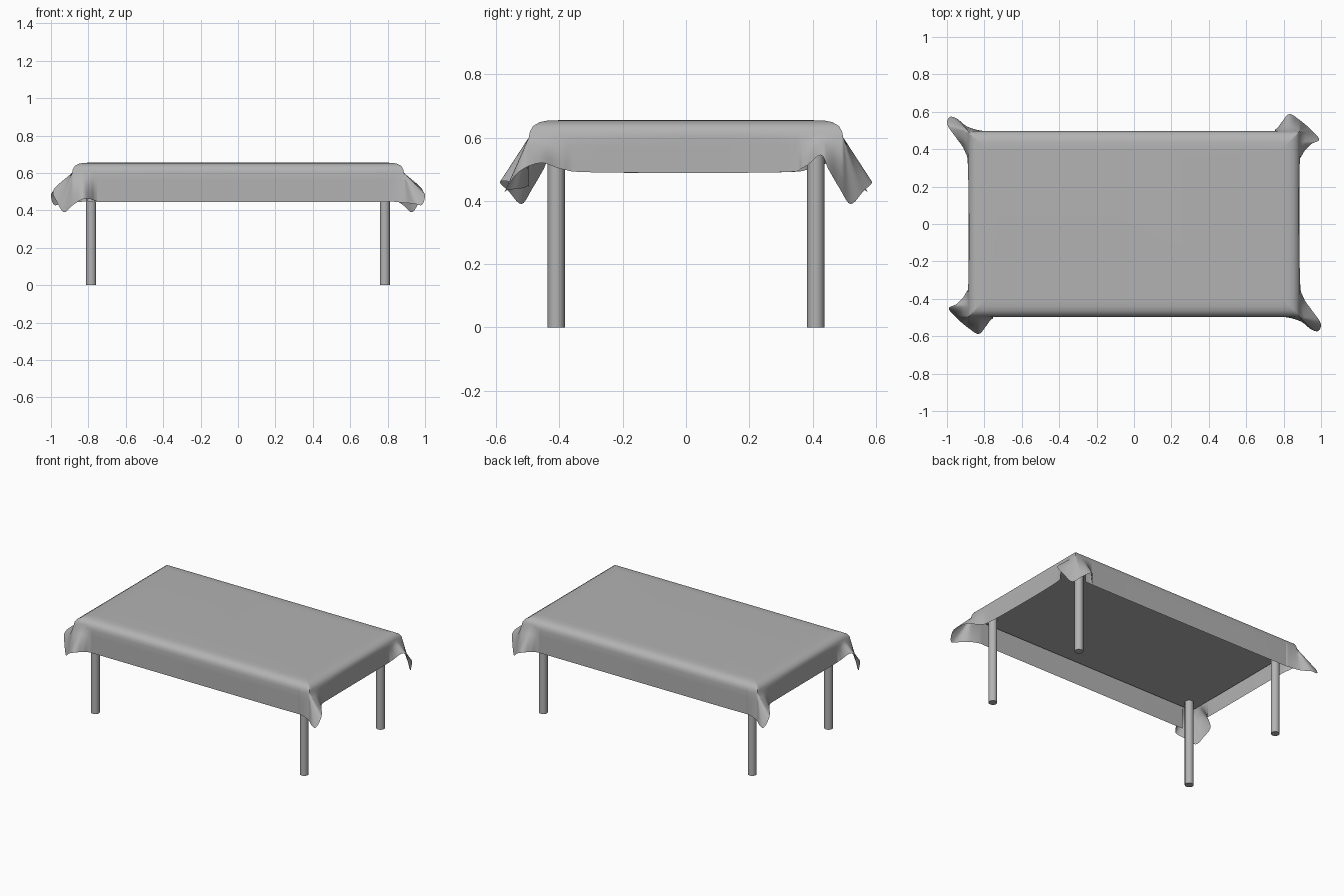
import bpy, bmesh
from mathutils import Vector

cube = bpy.data.objects.get("Cube")
if cube:
    bpy.data.objects.remove(cube, do_unlink=True)

grey = bpy.data.materials.new("plain_grey")
grey.use_nodes = True
colour = (0.45, 0.45, 0.45, 1)
grey.diffuse_color = colour
grey.node_tree.nodes["Principled BSDF"].inputs["Base Color"].default_value = colour

HALF_X, HALF_Y, TOP = 0.887, 0.497, 0.655
SLAB_BOTTOM = 0.585


def finish(bm, name, angle):
    """Turn a bmesh into a grey object with smooth shading."""
    bmesh.ops.recalc_face_normals(bm, faces=bm.faces)
    mesh = bpy.data.meshes.new(name)
    bm.to_mesh(mesh)
    bm.free()
    mesh.materials.append(grey)
    obj = bpy.data.objects.new(name, mesh)
    bpy.context.collection.objects.link(obj)
    bpy.ops.object.select_all(action="DESELECT")
    bpy.context.view_layer.objects.active = obj
    obj.select_set(True)
    bpy.ops.object.shade_smooth_by_angle(angle=angle)
    return obj


def smooth_loop(points, steps):
    """Closed Catmull-Rom curve through the points."""
    out = []
    n = len(points)
    for i in range(n):
        a, b, c, d = (points[(i + k) % n] for k in (-1, 0, 1, 2))
        for s in range(steps):
            t = s / steps
            out.append(0.5 * (2 * b + (c - a) * t + (2 * a - 5 * b + 4 * c - d) * t ** 2
                              + (3 * b - a - 3 * c + d) * t ** 3))
    return out


# Table top
bm = bmesh.new()
bmesh.ops.create_cube(bm, size=1)
bmesh.ops.scale(bm, verts=bm.verts, vec=(1.73, 0.954, 0.63 - SLAB_BOTTOM))
bmesh.ops.translate(bm, verts=bm.verts, vec=(0, 0, (0.63 + SLAB_BOTTOM) / 2))
finish(bm, "table_top", 0.5)

# Legs
for sx, side in ((1, "left"), (-1, "right")):
    for sy, end in ((-1, "front"), (1, "back")):
        bm = bmesh.new()
        height = SLAB_BOTTOM + 0.01
        bmesh.ops.create_cone(bm, cap_ends=True, segments=24, radius1=0.027,
                              radius2=0.027, depth=height)
        bmesh.ops.translate(bm, verts=bm.verts, vec=(sx * 0.785, sy * 0.41, height / 2))
        finish(bm, f"{end}_{side}_leg", 0.7)

# Tablecloth hem: a wide two-lobed corner and a pointed corner, repeated by half turn
lobed = [(0.885, 0.28, 0.49), (0.9, 0.37, 0.505), (0.945, 0.425, 0.545), (0.99, 0.45, 0.5),
         (0.965, 0.485, 0.44), (0.93, 0.52, 0.39), (0.88, 0.56, 0.43), (0.83, 0.588, 0.46),
         (0.79, 0.545, 0.46), (0.755, 0.505, 0.45), (0.68, 0.497, 0.445)]
pointed = [(-0.68, 0.497, 0.445), (-0.8, 0.497, 0.448), (-0.89, 0.52, 0.44),
           (-0.945, 0.562, 0.435), (-0.985, 0.572, 0.43), (-0.998, 0.53, 0.49),
           (-0.95, 0.46, 0.52), (-0.905, 0.39, 0.5), (-0.887, 0.28, 0.49)]
half = [Vector(p) for p in lobed + pointed]
hem = smooth_loop(half + [Vector((-p.x, -p.y, p.z)) for p in half], 5)


def inset_ring(inset, z):
    """Hem points pulled in to the edge of an inset rectangle."""
    hx, hy = HALF_X - inset, HALF_Y - inset
    return [Vector((max(-hx, min(hx, p.x)), max(-hy, min(hy, p.y)), z)) for p in hem]


# Tablecloth: rounded shoulder, then a drape down to the hem
rings = [inset_ring(i, z) for i, z in
         ((0.1, TOP), (0.06, 0.654), (0.035, 0.649), (0.014, 0.637), (0.004, 0.62))]
shoulder = inset_ring(0, 0.6)
for k in range(5):
    rings.append([a.lerp(b, k / 4) for a, b in zip(shoulder, hem)])

bm = bmesh.new()
grid = [[bm.verts.new(p) for p in ring] for ring in rings]
count = len(hem)
for upper, lower in zip(grid, grid[1:]):
    for i in range(count):
        j = (i + 1) % count
        bm.faces.new((upper[i], lower[i], lower[j], upper[j]))
bm.faces.new(grid[0])
bmesh.ops.remove_doubles(bm, verts=bm.verts, dist=0.0008)
finish(bm, "tablecloth", 1.2)
